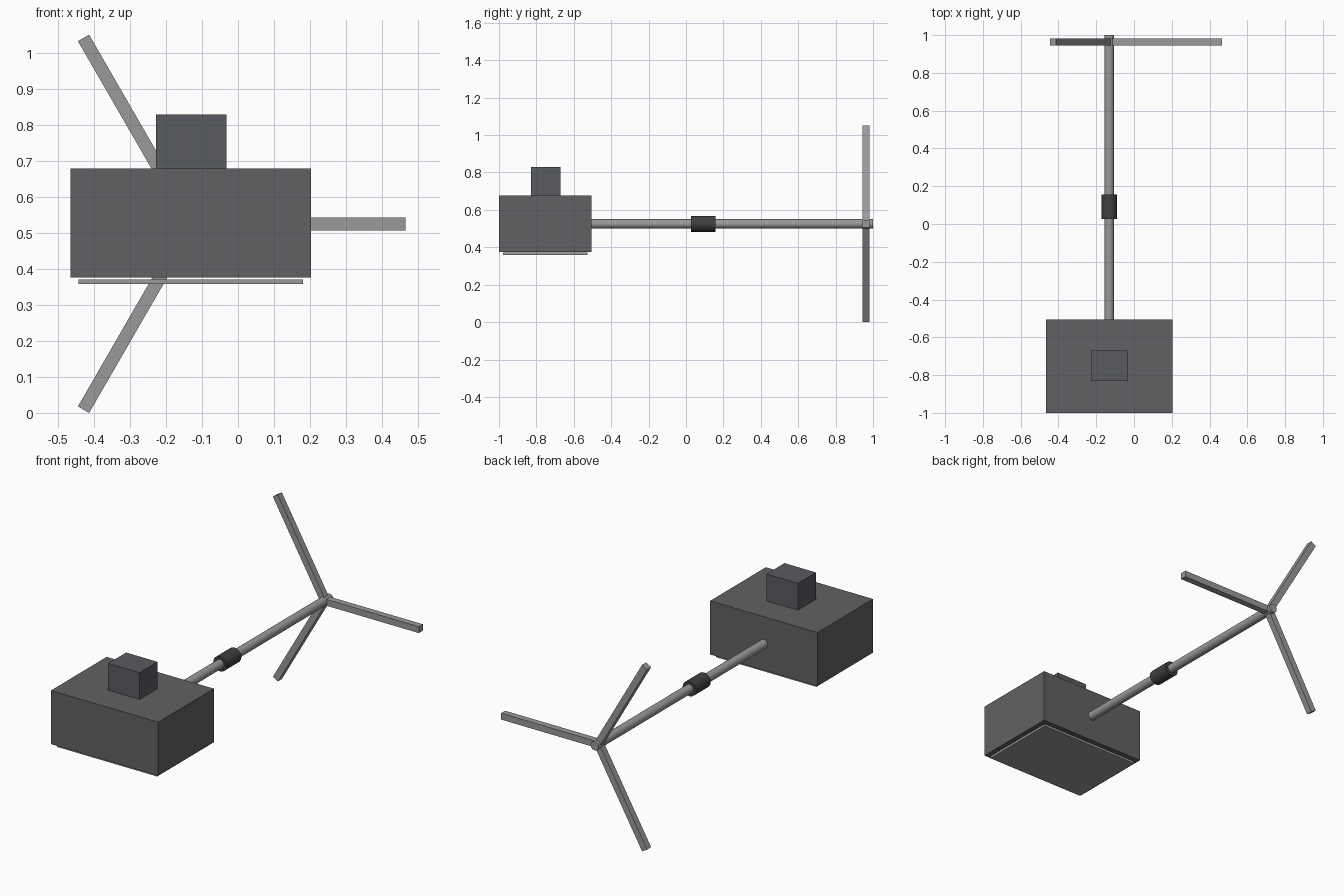
import bpy
from math import radians, cos, sin
from mathutils import Vector

if "Cube" in bpy.data.objects:
    bpy.data.objects.remove(bpy.data.objects["Cube"])

CX, CZ = -0.131, 0.525   # axis of the boom


def material(name, r, g, b):
    m = bpy.data.materials.new(name)
    m.diffuse_color = (r, g, b, 1)
    m.use_nodes = True
    m.node_tree.nodes["Principled BSDF"].inputs["Base Color"].default_value = m.diffuse_color
    return m


dark = material("dark_grey", 0.12, 0.12, 0.125)
slate = material("slate_grey", 0.10, 0.105, 0.12)
metal = material("metal_grey", 0.32, 0.32, 0.32)
black = material("near_black", 0.05, 0.05, 0.05)


def finish(name, mat):
    ob = bpy.context.object
    ob.name = name
    ob.data.materials.append(mat)
    return ob


def box(name, lo, hi, mat):
    lo, hi = Vector(lo), Vector(hi)
    bpy.ops.mesh.primitive_cube_add(size=1, location=(lo + hi) / 2)
    ob = finish(name, mat)
    ob.scale = hi - lo
    return ob


def rod(name, radius, y0, y1, mat):
    bpy.ops.mesh.primitive_cylinder_add(
        vertices=24, radius=radius, depth=y1 - y0,
        location=(CX, (y0 + y1) / 2, CZ), rotation=(radians(90), 0, 0))
    ob = finish(name, mat)
    bpy.ops.object.shade_smooth_by_angle(angle=radians(30))
    return ob


# housing, top block and the base plate hanging just below
box("housing", (-0.465, -1.0, 0.376), (0.203, -0.505, 0.678), dark)
box("top_block", (-0.228, -0.83, 0.678), (-0.032, -0.67, 0.829), slate)
box("base_plate", (-0.443, -0.978, 0.358), (0.181, -0.527, 0.371), metal)

# boom with collar
rod("boom", 0.025, -0.51, 1.0, metal)
rod("collar", 0.042, 0.027, 0.157, black)

# three radial arms at the end of the boom
LENGTH, WIDTH = 0.596, 0.036
for i in range(3):
    a = radians(120 * i)
    bpy.ops.mesh.primitive_cube_add(
        size=1, rotation=(0, -a, 0),
        location=(CX + cos(a) * LENGTH / 2, 0.963, CZ + sin(a) * LENGTH / 2))
    arm = finish(f"arm_{i + 1}", metal)
    arm.scale = (LENGTH, WIDTH, WIDTH)
